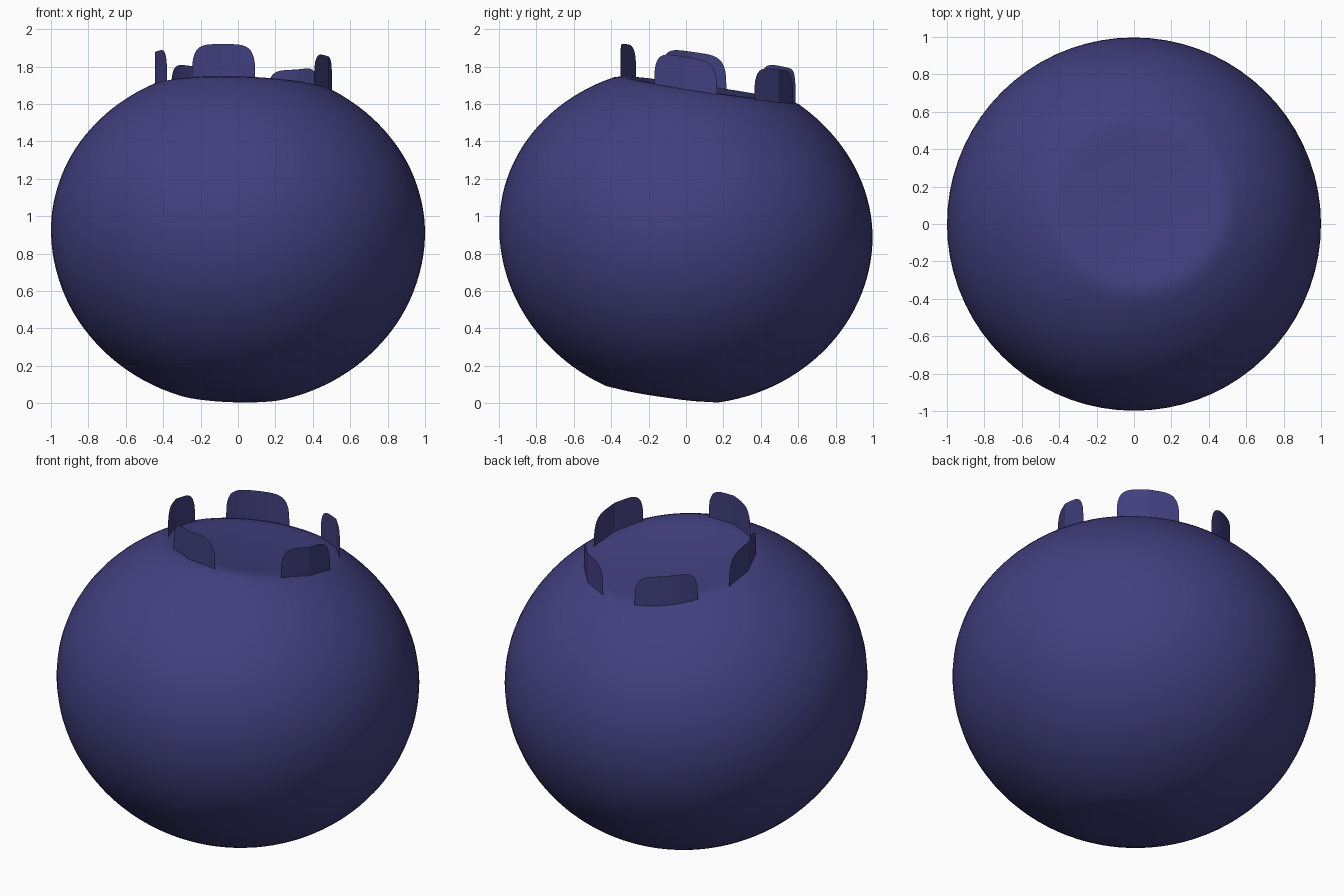
import bpy, bmesh, math
from mathutils import Vector, Matrix

if "Cube" in bpy.data.objects:
    bpy.data.objects.remove(bpy.data.objects["Cube"])

skin = bpy.data.materials.new("berry_blue")
skin.use_nodes = True
skin.diffuse_color = (0.053, 0.05, 0.21, 1)
skin.node_tree.nodes["Principled BSDF"].inputs["Base Color"].default_value = skin.diffuse_color

CENTRE = Vector((0, 0, 0.92))
AXIS = Vector((0.035, 0.146, 0.989)).normalized()
CROWN = Vector((0.03, 0.12, 1.69))


def finish(name, bm, angle):
    """Turn a bmesh into a smooth-shaded object."""
    bmesh.ops.recalc_face_normals(bm, faces=bm.faces)
    mesh = bpy.data.meshes.new(name)
    bm.to_mesh(mesh)
    bm.free()
    mesh.materials.append(skin)
    obj = bpy.data.objects.new(name, mesh)
    bpy.context.collection.objects.link(obj)
    bpy.ops.object.select_all(action="DESELECT")
    obj.select_set(True)
    bpy.context.view_layer.objects.active = obj
    bpy.ops.object.shade_smooth_by_angle(angle=math.radians(angle))


# Berry body: a revolved oval with a flattened base and a shallow crown floor
profile = [(0, -0.893), (0.1, -0.893), (0.2, -0.89)]
for deg in range(-72, 61, 3):
    a = math.radians(deg)
    profile.append((math.cos(a), math.sin(a) * (0.925 if deg < 0 else 0.875)))
profile += [(0.46, 0.768), (0.42, 0.769), (0.37, 0.766), (0.28, 0.759), (0.15, 0.753), (0, 0.751)]
bm = bmesh.new()
ring = [bm.verts.new((r, 0, z)) for r, z in profile]
edges = [bm.edges.new(pair) for pair in zip(ring, ring[1:])]
bmesh.ops.spin(bm, geom=ring + edges, cent=(0, 0, 0), axis=(0, 0, 1),
               angle=math.tau, steps=72, use_merge=True)
bmesh.ops.remove_doubles(bm, verts=bm.verts, dist=0.0005)
tilt = Vector((0, 0, 1)).rotation_difference(AXIS).to_matrix().to_4x4()
bmesh.ops.transform(bm, matrix=Matrix.Translation(CENTRE) @ tilt, verts=bm.verts)
finish("berry_body", bm, 60)


def crown_plane(p):
    """Height of the tilted crown base at a point."""
    d = p - CROWN
    return CROWN.z - (AXIS.x * d.x + AXIS.y * d.y) / AXIS.z


def sepal(name, centre_deg, radius, folded):
    """Thin upright flap with rounded top corners, folded or curved."""
    def rim(t):
        a = math.radians(centre_deg + 21.5 * t)
        return CROWN + radius * Vector((math.cos(a), math.sin(a), 0))

    bm = bmesh.new()
    columns = []
    count = 24
    for i in range(count + 1):
        t = math.sin((i / count - 0.5) * math.pi)
        p = rim(0).lerp(rim(math.copysign(1, t)), abs(t)) if folded else rim(t)
        base = crown_plane(p)
        top = 0.157 * max(0, 1 - abs(t) ** 5) ** 0.35
        columns.append([bm.verts.new((p.x, p.y, base + z)) for z in (-0.06, top + 0.002)])
    for a, b in zip(columns, columns[1:]):
        bm.faces.new((a[0], b[0], b[1], a[1]))
    bmesh.ops.solidify(bm, geom=bm.faces[:], thickness=0.013)
    finish(name, bm, 15)


# Crown of five sepals
sepal("back_right_sepal", 123, 0.475, False)
sepal("back_left_sepal", 53, 0.47, True)
sepal("left_sepal", -16, 0.475, True)
sepal("front_sepal", -104, 0.475, True)
sepal("right_sepal", 190, 0.48, True)
